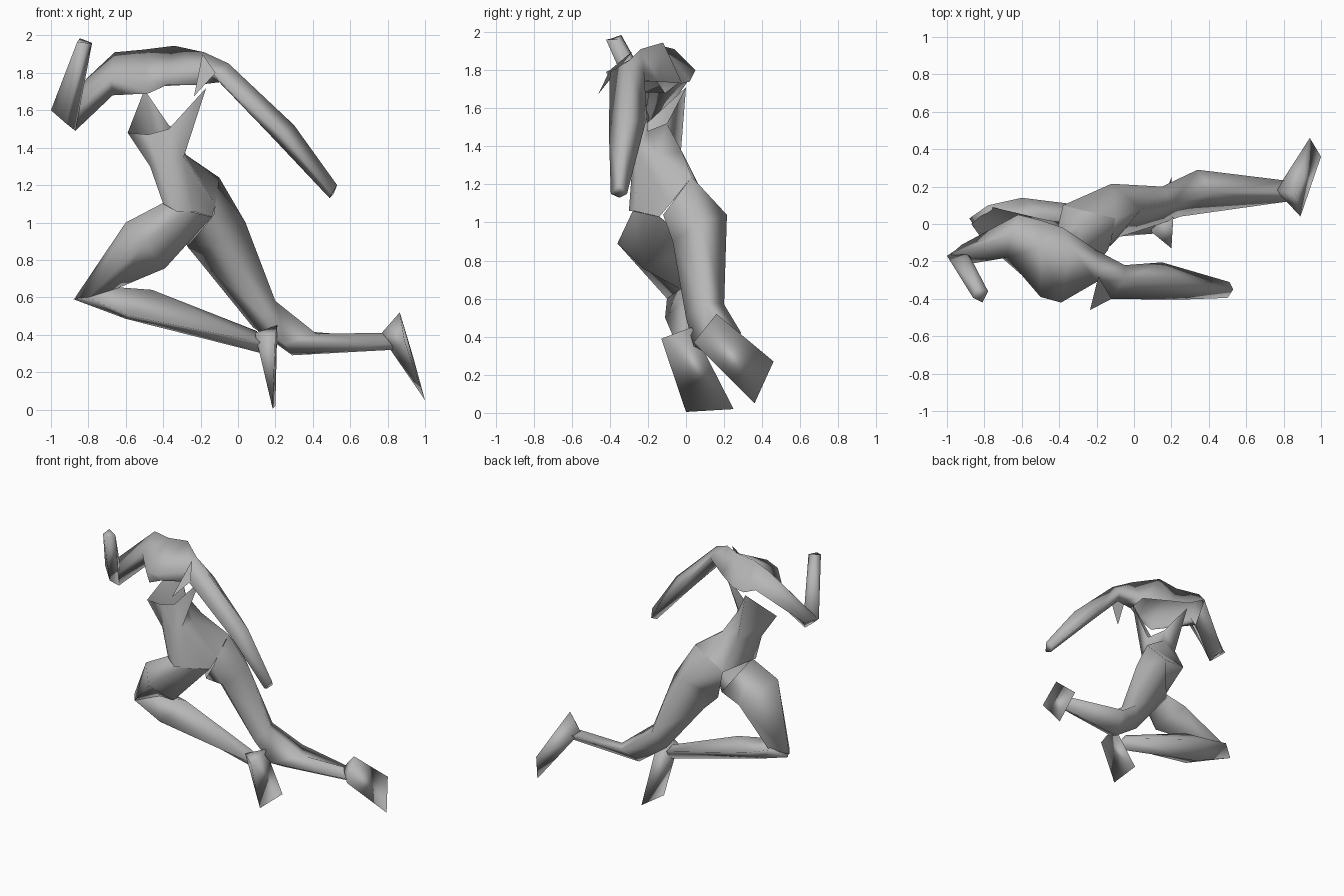
import bpy, bmesh

grey = bpy.data.materials.new("plain_grey")
grey.diffuse_color = (0.47, 0.47, 0.47, 1)


def finish(name, bm):
    bmesh.ops.triangulate(bm, faces=bm.faces[:], quad_method='SHORT_EDGE')
    bmesh.ops.recalc_face_normals(bm, faces=bm.faces[:])
    for f in bm.faces:
        f.smooth = True
    me = bpy.data.meshes.new(name)
    bm.to_mesh(me)
    bm.free()
    me.materials.append(grey)
    ob = bpy.data.objects.new(name, me)
    bpy.context.collection.objects.link(ob)
    return ob


def loft(name, rings, cap_start=True, cap_end=True, gaps=()):
    """Skin a row of equal-sized rings; gaps lists (segment, side) left open."""
    bm = bmesh.new()
    vs = [[bm.verts.new(p) for p in r] for r in rings]
    n = len(vs[0])
    for s, (a, b) in enumerate(zip(vs, vs[1:])):
        for i in range(n):
            j = (i + 1) % n
            if (s, i) not in gaps:
                bm.faces.new((a[i], a[j], b[j], b[i]))
    if cap_start:
        bm.faces.new(vs[0][::-1])
    if cap_end:
        bm.faces.new(vs[-1])
    return finish(name, bm)


def hull(name, points):
    """Wedge shape wrapped around a few corner points."""
    bm = bmesh.new()
    for p in points:
        bm.verts.new(p)
    bmesh.ops.convex_hull(bm, input=bm.verts[:])
    return finish(name, bm)


# Torso: open rim with two spikes, waist, hips (the limbs close it below)
loft("torso", [
    [(-.59, -.25, 1.48), (-.5, 0, 1.71), (-.37, -.1, 1.52), (-.3, -.2, 1.48),
     (-.17, -.22, 1.72), (-.37, -.23, 1.5), (-.48, -.24, 1.47)],
    [(-.47, -.24, 1.3), (-.41, -.03, 1.33), (-.29, -.02, 1.37), (-.28, -.15, 1.36),
     (-.29, -.26, 1.35), (-.36, -.28, 1.33), (-.43, -.27, 1.3)],
    [(-.4, -.27, 1.1), (-.38, .1, 1.13), (-.1, .03, 1.24), (-.12, -.08, 1.1),
     (-.14, -.14, 1.03), (-.24, -.27, 1.06), (-.33, -.3, 1.06)],
], cap_start=False, cap_end=False)

# Limb rings run: top, front, underside, back
# Trailing leg: hip, thigh, above knee, calf, ankle
loft("trailing_leg", [
    [(-.1, .03, 1.24), (-.13, -.12, 1.04), (-.27, 0, .87), (-.38, .1, 1.13)],
    [(.04, .08, 1.0), (-.08, -.07, .9), (-.22, .1, .81), (-.12, .215, 1.04)],
    [(.2, .1, .58), (.14, 0, .5), (.08, .12, .44), (.15, .2, .57)],
    [(.42, .17, .405), (.25, .04, .35), (.29, .15, .29), (.34, .29, .42)],
    [(.77, .17, .41), (.82, .12, .35), (.84, .17, .32), (.83, .23, .38)],
], cap_start=False)

# Leading thigh: hip, mid thigh, knee
loft("leading_thigh", [
    [(-.39, -.24, 1.11), (-.26, -.28, 1.06), (-.14, -.14, 1.03), (-.3, 0, .92)],
    [(-.6, -.25, 1.0), (-.5, -.36, .89), (-.39, -.22, .755), (-.46, .02, .87)],
    [(-.87, 0, .6), (-.8, -.1, .6), (-.64, -.03, .65), (-.76, .09, .64)],
], cap_start=False)

# Leading shin: knee, calf, ankle
loft("leading_shin", [
    [(-.66, -.03, .655), (-.8, -.1, .6), (-.88, .03, .59), (-.78, .1, .645)],
    [(-.46, .03, .64), (-.58, -.11, .5), (-.6, -.02, .485), (-.6, .14, .59)],
    [(.1, .02, .42), (.12, -.05, .36), (.13, 0, .3), (.13, .05, .37)],
])

# Feet: flat wedges from ankle to toe edge
hull("leading_foot", [
    (.2, -.13, .39), (.21, .03, .45), (.185, 0, .005), (.2, .25, .02),
    (.09, -.04, .41), (.13, .04, .3)])
hull("trailing_foot", [
    (.89, .04, .37), (.865, .16, .52), (.94, .46, .27), (1, .36, .05),
    (.76, .18, .4), (.84, .14, .32)])

# Bent arm, shoulder yoke (open underneath) and straight arm as one span
loft("shoulders_and_arms", [
    [(-.99, -.17, 1.6), (-.92, -.22, 1.53), (-.87, -.19, 1.49), (-.92, -.11, 1.57)],
    [(-.66, -.06, 1.91), (-.68, -.18, 1.78), (-.67, -.11, 1.68), (-.62, .05, 1.8)],
    [(-.5, -.12, 1.925), (-.5, -.39, 1.77), (-.48, -.38, 1.69), (-.5, .02, 1.74)],
    [(-.34, -.12, 1.945), (-.39, -.42, 1.79), (-.38, -.39, 1.735), (-.38, -.02, 1.73)],
    [(-.18, -.24, 1.91), (-.2, -.31, 1.83), (-.22, -.3, 1.735), (-.2, -.14, 1.74)],
    [(-.05, -.3, 1.85), (-.13, -.4, 1.79), (-.1, -.3, 1.75), (-.05, -.22, 1.79)],
    [(.3, -.31, 1.52), (.23, -.405, 1.47), (.16, -.32, 1.48), (.15, -.205, 1.55)],
    [(.53, -.35, 1.2), (.5, -.395, 1.15), (.49, -.35, 1.13), (.51, -.31, 1.15)],
], gaps=((1, 2), (2, 2), (3, 2)))

# Raised forearm
loft("raised_forearm", [
    [(-1, -.17, 1.6), (-.92, -.23, 1.53), (-.87, -.19, 1.49), (-.91, -.11, 1.57)],
    [(-.86, -.395, 1.965), (-.81, -.42, 1.96), (-.78, -.36, 1.96), (-.845, -.34, 1.985)],
])

# Pointed flap at the front of the straight-arm shoulder
bm = bmesh.new()
bm.faces.new([bm.verts.new(p) for p in
              [(-.19, -.28, 1.9), (-.235, -.46, 1.675), (-.12, -.4, 1.8)]])
finish("shoulder_flap", bm)
